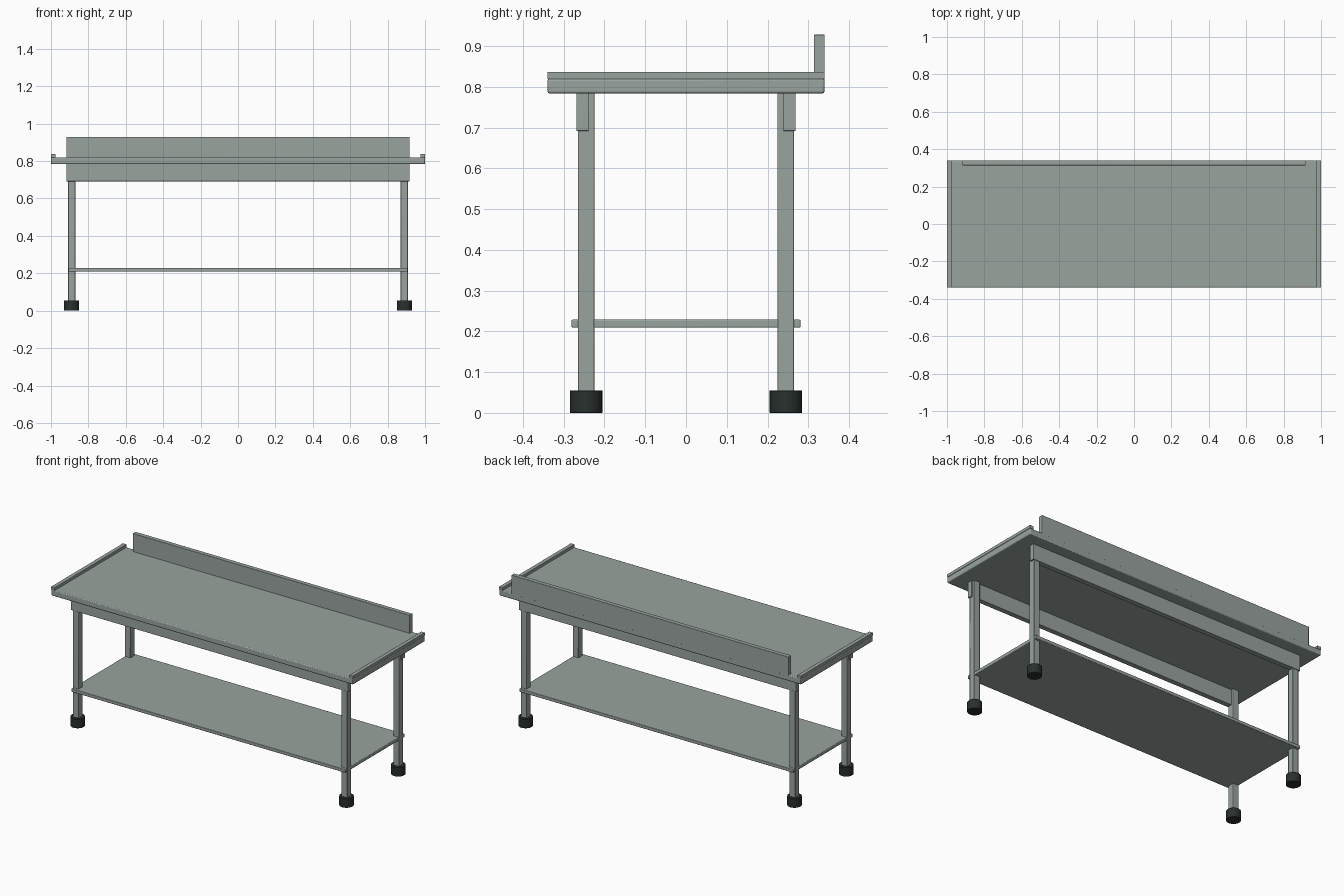
import bpy, bmesh

if "Cube" in bpy.data.objects:
    bpy.data.objects.remove(bpy.data.objects["Cube"])


def material(name, rgb):
    m = bpy.data.materials.new(name)
    m.diffuse_color = (*rgb, 1)
    m.use_nodes = True
    m.node_tree.nodes["Principled BSDF"].inputs["Base Color"].default_value = m.diffuse_color
    return m


STEEL = material("brushed_grey_steel", (0.32, 0.37, 0.345))
RUBBER = material("dark_rubber", (0.022, 0.030, 0.027))


def finish(name, bm, mat, bevel, segments=2):
    me = bpy.data.meshes.new(name)
    bm.to_mesh(me)
    bm.free()
    me.materials.append(mat)
    ob = bpy.data.objects.new(name, me)
    bpy.context.collection.objects.link(ob)
    if bevel:
        mod = ob.modifiers.new("soft_edges", 'BEVEL')
        mod.width, mod.segments = bevel, segments
        mod.limit_method = 'ANGLE'
    bpy.ops.object.select_all(action='DESELECT')
    ob.select_set(True)
    bpy.context.view_layer.objects.active = ob
    bpy.ops.object.shade_smooth_by_angle()
    return ob


def box(name, x, y, z, bevel=0.0):
    """Box from (min, max) ranges on each axis."""
    bm = bmesh.new()
    bmesh.ops.create_cube(bm, size=1)
    for v in bm.verts:
        for i, (lo, hi) in enumerate((x, y, z)):
            v.co[i] = lo if v.co[i] < 0 else hi
    return finish(name, bm, STEEL, bevel)


def mirrored(lo, hi, side):
    return tuple(sorted((lo * side, hi * side)))


# Worktop, raised end rims and rear upstand
box("worktop", (-1, 1), (-0.34, 0.34), (0.784, 0.82), 0.005)
for s, end in ((-1, "left"), (1, "right")):
    box(f"{end}_rim", mirrored(0.976, 1, s), (-0.34, 0.34), (0.819, 0.837), 0.001)
box("rear_upstand", (-0.917, 0.917), (0.314, 0.34), (0.815, 0.928), 0.001)

# Long rails under the worktop
for s, face in ((-1, "front"), (1, "rear")):
    box(f"{face}_rail", (-0.917, 0.917), mirrored(0.239, 0.269, s), (0.692, 0.79), 0.001)

# Lower shelf
box("lower_shelf", (-0.907, 0.907), (-0.281, 0.281), (0.209, 0.229), 0.003)

# Legs and round feet
for sx, end in ((-1, "left"), (1, "right")):
    for sy, face in ((-1, "front"), (1, "rear")):
        box(f"{face}_{end}_leg", mirrored(0.87, 0.909, sx),
            mirrored(0.225, 0.265, sy), (0.05, 0.79), 0.003)
        bm = bmesh.new()
        bmesh.ops.create_cone(bm, cap_ends=True, segments=24,
                              radius1=0.04, radius2=0.04, depth=0.055)
        bmesh.ops.translate(bm, verts=bm.verts, vec=(0.89 * sx, 0.245 * sy, 0.0275))
        finish(f"{face}_{end}_foot", bm, RUBBER, 0.001, 1)
